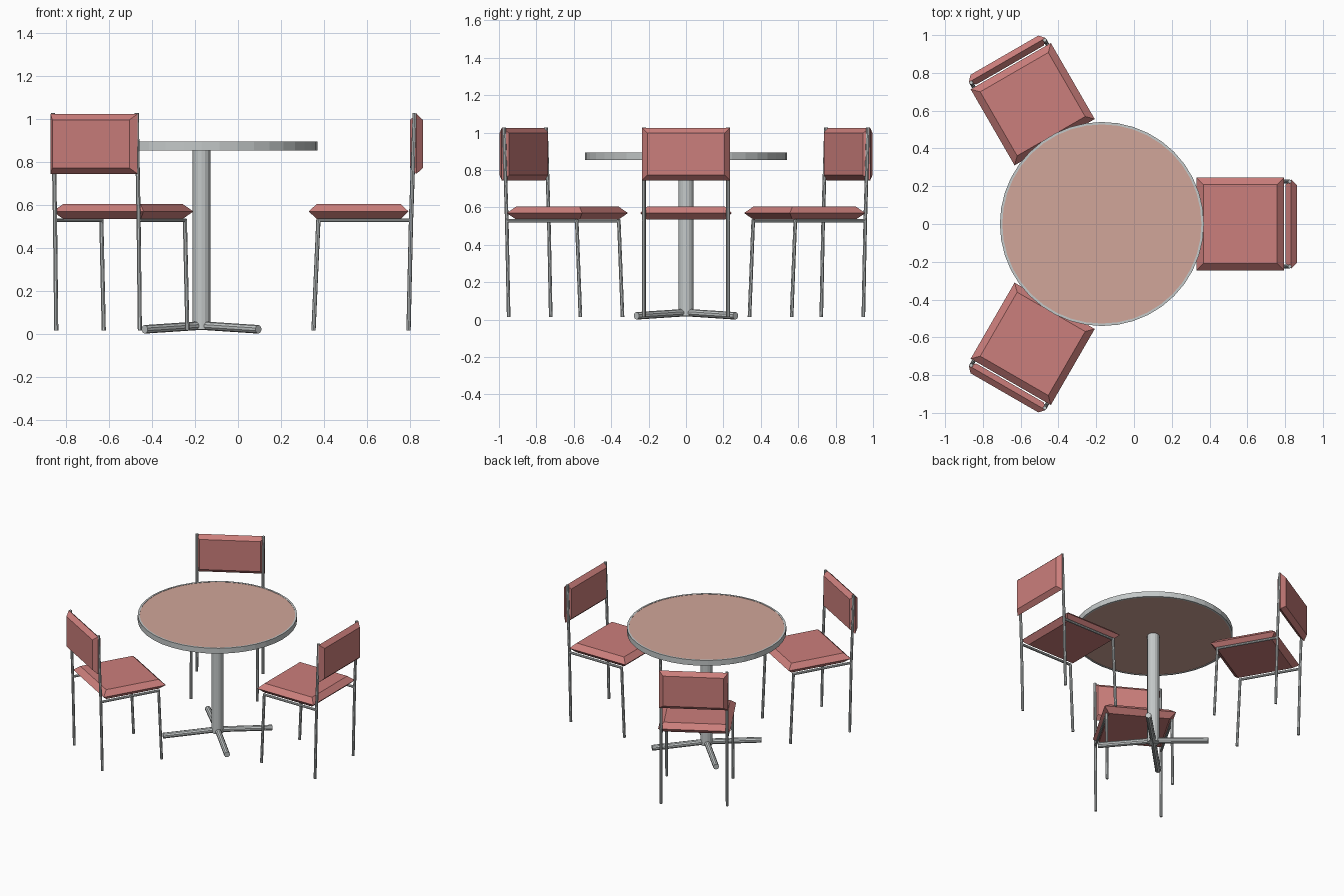
import bpy, bmesh, math
from mathutils import Vector, Matrix

cube = bpy.data.objects.get("Cube")
if cube:
    bpy.data.objects.remove(cube, do_unlink=True)


def material(name, rgb):
    m = bpy.data.materials.new(name)
    m.use_nodes = True
    m.diffuse_color = (*rgb, 1)
    m.node_tree.nodes["Principled BSDF"].inputs["Base Color"].default_value = (*rgb, 1)
    return m


METAL = material("brushed metal", (0.55, 0.58, 0.58))
VINYL = material("rose vinyl", (0.60, 0.21, 0.20))
LAMINATE = material("tan laminate", (0.64, 0.38, 0.32))
CENTRE = Matrix.Translation((-0.17, 0, 0))


def finish(name, bm, mat, matrix):
    bmesh.ops.recalc_face_normals(bm, faces=bm.faces)
    mesh = bpy.data.meshes.new(name)
    bm.to_mesh(mesh)
    bm.free()
    mesh.materials.append(mat)
    ob = bpy.data.objects.new(name, mesh)
    ob.matrix_world = matrix
    bpy.context.collection.objects.link(ob)
    return ob


def add_tube(bm, a, b, radius, sides):
    a, b = Vector(a), Vector(b)
    turn = (b - a).to_track_quat('Z', 'Y').to_matrix().to_4x4()
    place = Matrix.Translation((a + b) / 2) @ turn
    bmesh.ops.create_cone(bm, cap_ends=True, segments=sides, radius1=radius,
                          radius2=radius, depth=(b - a).length, matrix=place)


def cushion(name, lo, hi, axis, inset, matrix):
    """Pad with a full outline at mid thickness and two smaller faces."""
    bm = bmesh.new()
    u, v = [i for i in range(3) if i != axis]
    rings = []
    for t, shrink in ((0, inset), (0.5, 0), (1, inset)):
        ring = []
        for su, sv in ((0, 0), (1, 0), (1, 1), (0, 1)):
            p = Vector()
            p[axis] = lo[axis] + t * (hi[axis] - lo[axis])
            p[u] = hi[u] - shrink if su else lo[u] + shrink
            p[v] = hi[v] - shrink if sv else lo[v] + shrink
            ring.append(bm.verts.new(p))
        rings.append(ring)
    for low, high in zip(rings, rings[1:]):
        for i in range(4):
            j = (i + 1) % 4
            bm.faces.new((low[i], low[j], high[j], high[i]))
    bm.faces.new(rings[0])
    bm.faces.new(rings[-1])
    return finish(name, bm, VINYL, matrix)


# Table top: laminate disc held in a metal band
bm = bmesh.new()
add_tube(bm, (0, 0, 0.857), (0, 0, 0.893), 0.528, 40)
finish("table_top", bm, LAMINATE, CENTRE)

bm = bmesh.new()
profile = [bm.verts.new((r, 0, z)) for r, z in
           ((0.527, 0.855), (0.54, 0.855), (0.54, 0.895), (0.527, 0.895))]
edges = [bm.edges.new((profile[i], profile[(i + 1) % 4])) for i in range(4)]
bmesh.ops.spin(bm, geom=profile + edges, cent=(0, 0, 0), axis=(0, 0, 1),
               angle=math.tau, steps=40, use_merge=True)
bmesh.ops.remove_doubles(bm, verts=bm.verts, dist=0.0001)
finish("table_rim", bm, METAL, CENTRE)

# Pedestal and four splayed feet
bm = bmesh.new()
add_tube(bm, (0, 0, 0.02), (0, 0, 0.857), 0.041, 16)
finish("table_column", bm, METAL, CENTRE)

bm = bmesh.new()
for k in range(4):
    a = math.radians(45 + 90 * k)
    c, s = math.cos(a), math.sin(a)
    add_tube(bm, (0, 0, 0.038), (0.375 * c, 0.375 * s, 0.0205), 0.02, 10)
finish("table_feet", bm, METAL, CENTRE)

# Three chairs around the table
for k in range(3):
    place = CENTRE @ Matrix.Rotation(math.radians(120 * k), 4, 'Z')
    tag = f"_{k + 1}"
    cushion("seat" + tag, (0.50, -0.245, 0.535), (0.965, 0.245, 0.605), 2, 0.037, place)
    cushion("backrest" + tag, (0.972, -0.235, 0.745), (1.032, 0.235, 1.025), 0, 0.028, place)

    bm = bmesh.new()
    for y in (-0.225, 0.225):
        add_tube(bm, (0.965, y, 0.015), (0.977, y, 0.55), 0.01, 8)
        add_tube(bm, (0.977, y, 0.54), (0.994, y, 1.028), 0.01, 8)
        add_tube(bm, (0.522, y, 0.015), (0.545, y, 0.535), 0.01, 8)
        add_tube(bm, (0.54, y, 0.529), (0.98, y, 0.529), 0.009, 8)
    finish("chair_frame" + tag, bm, METAL, place)
